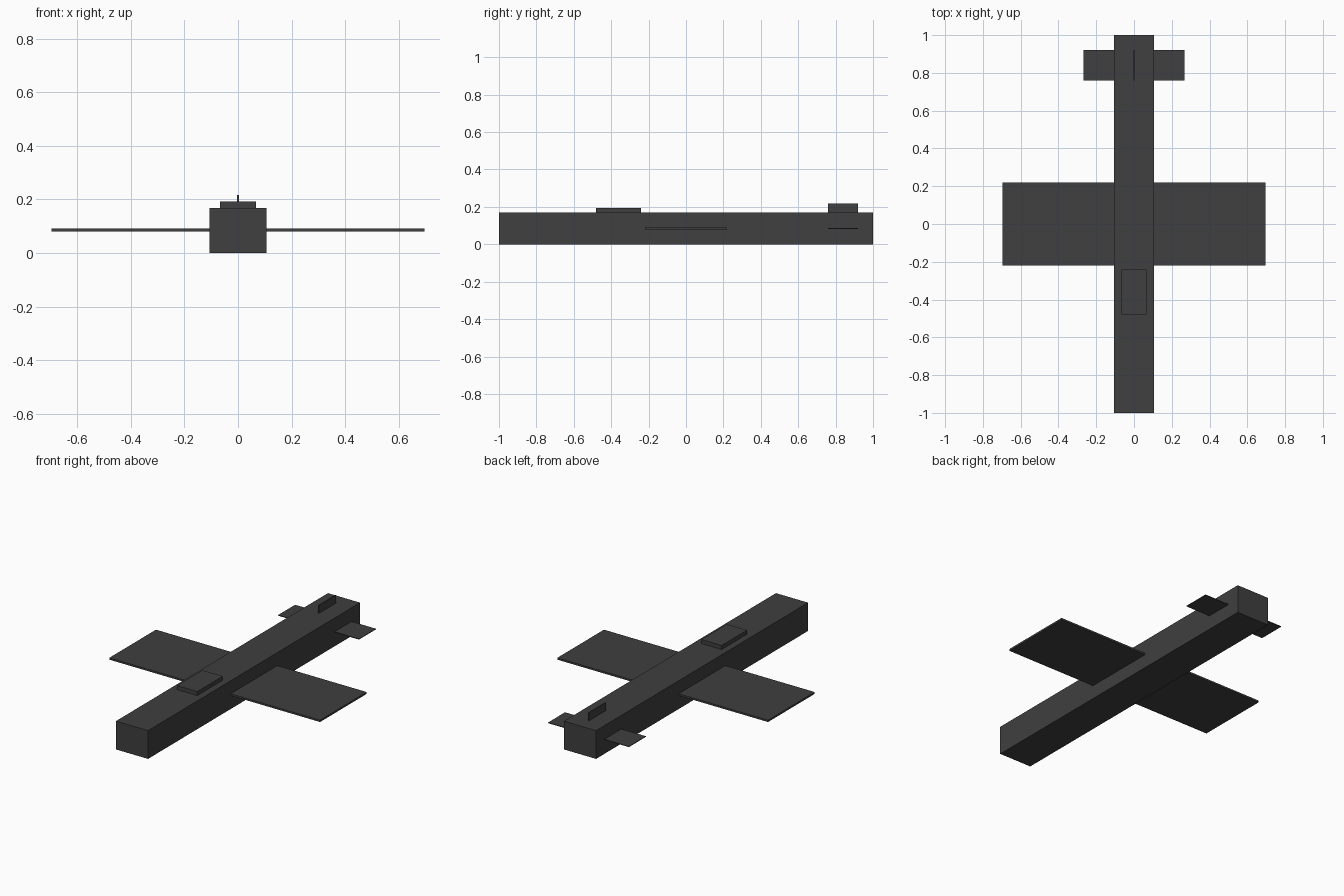
import bpy

if "Cube" in bpy.data.objects:
    bpy.data.objects.remove(bpy.data.objects["Cube"])

# Dark grey paint shared by every part
paint = bpy.data.materials.new("dark_grey")
paint.diffuse_color = (0.05, 0.05, 0.05, 1)
paint.use_nodes = True
paint.node_tree.nodes["Principled BSDF"].inputs["Base Color"].default_value = paint.diffuse_color


def box(name, x, y, z):
    """Axis-aligned box from (min, max) ranges."""
    spans = (x, y, z)
    bpy.ops.mesh.primitive_cube_add(size=1, location=[(a + b) / 2 for a, b in spans])
    ob = bpy.context.object
    ob.name = name
    ob.scale = [b - a for a, b in spans]
    bpy.ops.object.transform_apply(location=False, rotation=False, scale=True)
    ob.data.materials.append(paint)
    return ob


# Body
box("fuselage", (-0.106, 0.106), (-1, 1), (0, 0.169))
# Canopy block on the nose half
box("canopy", (-0.067, 0.067), (-0.48, -0.24), (0.145, 0.193))
# Main wing slab passing through the body
box("main_wing", (-0.696, 0.696), (-0.22, 0.22), (0.08, 0.091))
# Tail surfaces
box("tailplane", (-0.267, 0.267), (0.76, 0.92), (0.083, 0.087))
box("tail_fin", (-0.003, 0.003), (0.76, 0.92), (0.15, 0.217))
